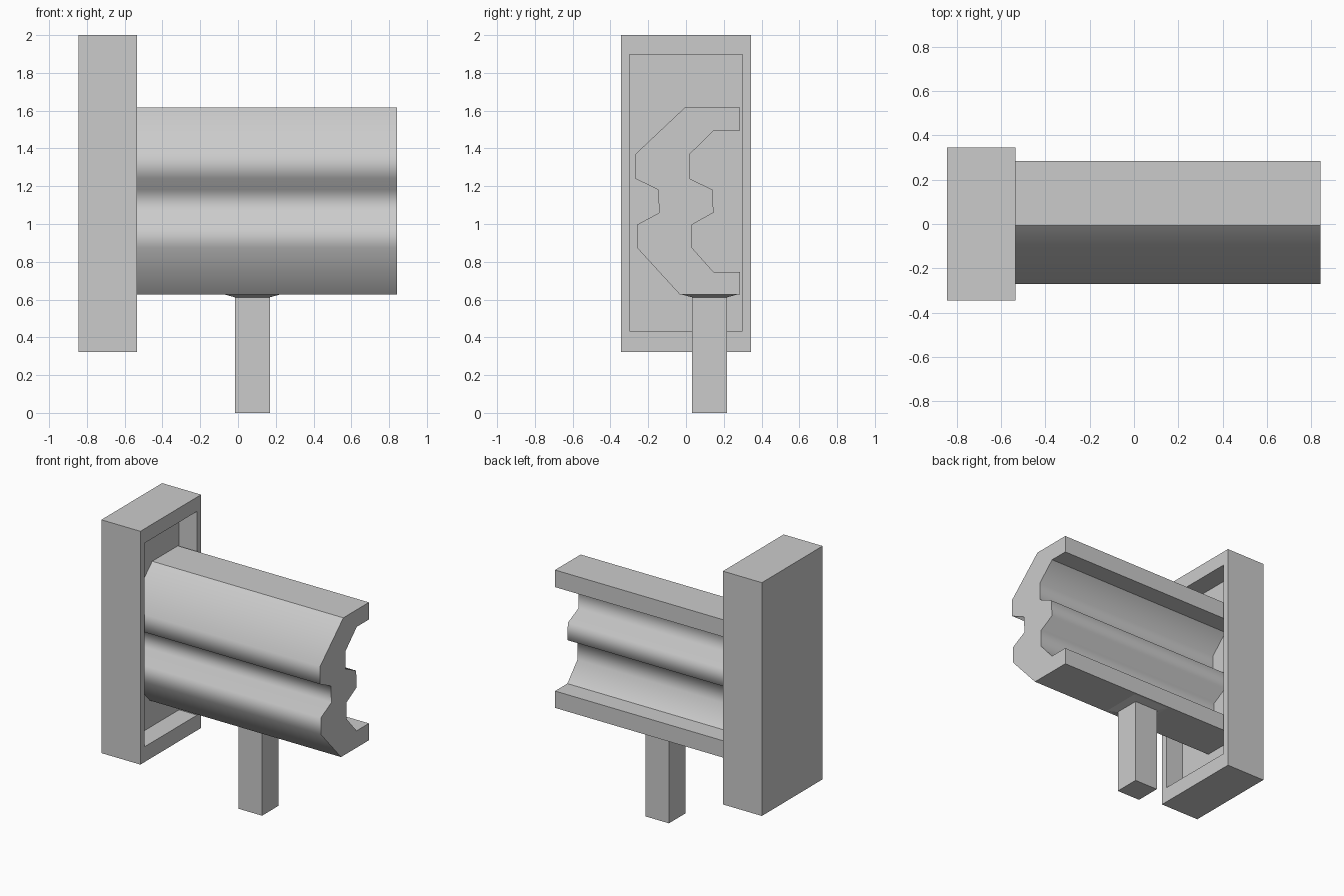
import bpy, bmesh

if "Cube" in bpy.data.objects:
    bpy.data.objects.remove(bpy.data.objects["Cube"])


def loft(name, rings):
    """Skin matching rings of points in order and cap both ends."""
    bm = bmesh.new()
    loops = [[bm.verts.new(p) for p in ring] for ring in rings]
    n = len(loops[0])
    for a, b in zip(loops, loops[1:]):
        for i in range(n):
            j = (i + 1) % n
            bm.faces.new((a[i], a[j], b[j], b[i]))
    bm.faces.new(loops[0])
    bm.faces.new(loops[-1])
    bmesh.ops.recalc_face_normals(bm, faces=bm.faces)
    mesh = bpy.data.meshes.new(name)
    bm.to_mesh(mesh)
    bm.free()
    obj = bpy.data.objects.new(name, mesh)
    bpy.context.collection.objects.link(obj)
    return obj


def rect_x(x, y, z0, z1):
    return [(x, -y, z0), (x, y, z0), (x, y, z1), (x, -y, z1)]


def rect_z(z, half):
    cx, cy = 0.076, 0.125
    return [(cx + sx * half, cy + sy * half, z)
            for sx, sy in ((-1, -1), (1, -1), (1, 1), (-1, 1))]


# End plate with a shallow recess facing the rail
FLOOR = -0.678
loft("end_plate", [
    rect_x(-0.845, 0.345, 0.323, 2.0),
    rect_x(-0.535, 0.345, 0.323, 2.0),
    rect_x(-0.535, 0.299, 0.433, 1.897),
    rect_x(FLOOR, 0.299, 0.433, 1.897),
])

# Corrugated rail, one (y, z) profile run along x
profile = [
    (-0.006, 1.617), (0.285, 1.617), (0.285, 1.494), (0.147, 1.494),
    (0.018, 1.368), (0.018, 1.241), (0.139, 1.182), (0.146, 1.06),
    (0.031, 0.996), (0.031, 0.875), (0.145, 0.747), (0.285, 0.747),
    (0.285, 0.626), (-0.032, 0.626), (-0.26, 0.875), (-0.26, 0.996),
    (-0.141, 1.06), (-0.149, 1.182), (-0.27, 1.241), (-0.27, 1.368),
]
rail = loft("corrugated_rail", [[(x, y, z) for y, z in profile]
                                for x in (FLOOR - 0.002, 0.842)])

# Smooth corrugations, crisp flanges and ends
n = len(profile)
crisp = {0, 1, 2, 3, 10, 11, 12, 13}
for poly in rail.data.polygons:
    poly.use_smooth = len(poly.vertices) == 4
for edge in rail.data.edges:
    a, b = edge.vertices
    along = abs(a - b) == n
    edge.use_edge_sharp = not along or a % n in crisp

# Square post with a slight flare where it meets the rail
loft("post", [rect_z(0.0, 0.093), rect_z(0.612, 0.093), rect_z(0.627, 0.148)])
